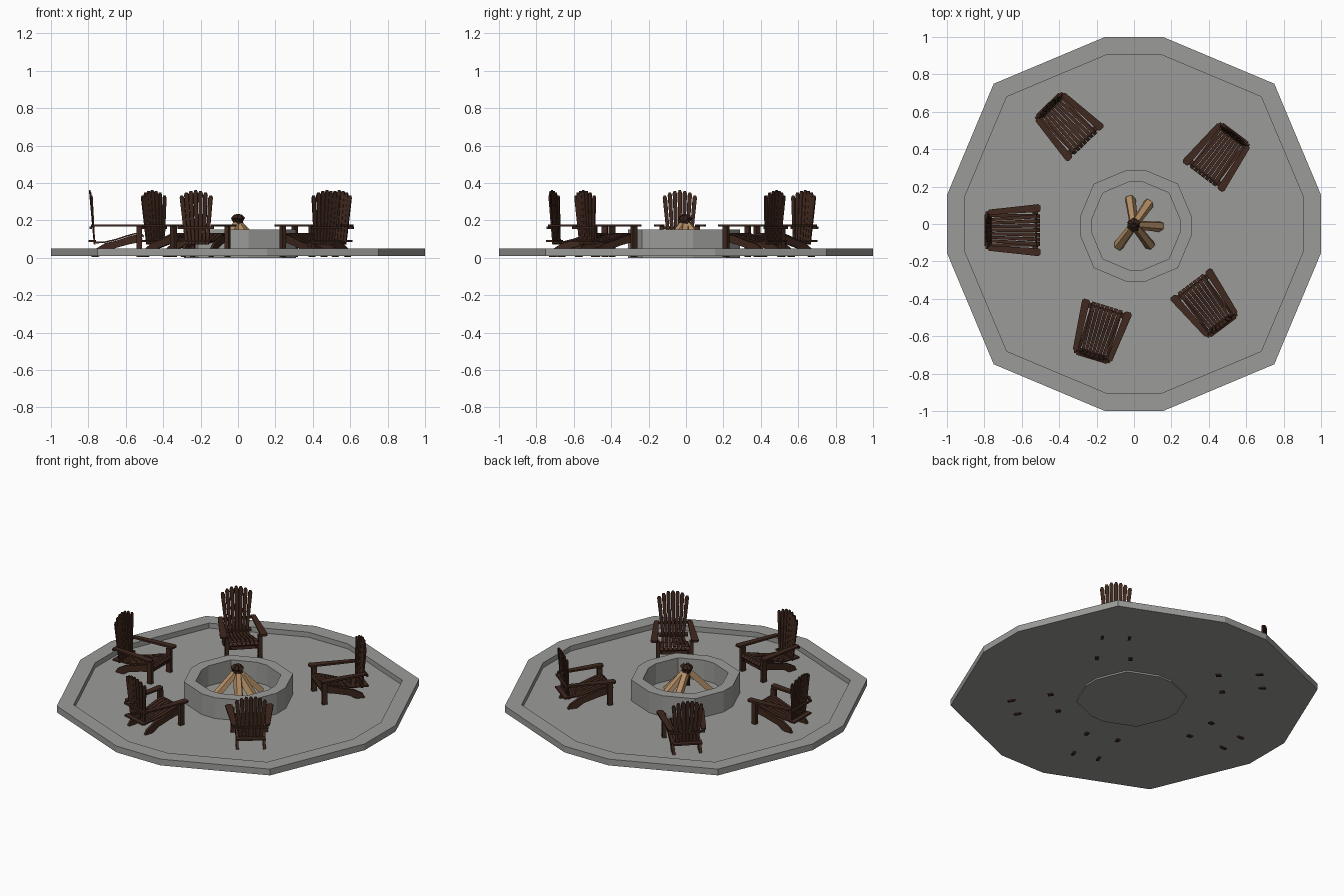
import bpy, bmesh, math
from mathutils import Vector, Matrix

if "Cube" in bpy.data.objects:
    bpy.data.objects.remove(bpy.data.objects["Cube"])


def material(name, rgb):
    m = bpy.data.materials.new(name)
    m.diffuse_color = (*rgb, 1)
    m.use_nodes = True
    m.node_tree.nodes["Principled BSDF"].inputs["Base Color"].default_value = m.diffuse_color
    return m


STONE = material("grey stone", (0.33, 0.33, 0.32))
BROWN = material("dark brown wood", (0.050, 0.021, 0.013))
TAN = material("split tan wood", (0.45, 0.27, 0.13))
BARK = material("dark bark", (0.040, 0.018, 0.011))


def prism(bm, a, b):
    """Solid between two matching loops of points."""
    va = [bm.verts.new(p) for p in a]
    vb = [bm.verts.new(p) for p in b]
    n = len(va)
    faces = [bm.faces.new(va), bm.faces.new(vb[::-1])]
    for i in range(n):
        j = (i + 1) % n
        faces.append(bm.faces.new((va[j], va[i], vb[i], vb[j])))
    return faces


def box(bm, u0, u1, v0, v1, z0, z1):
    q = [(u0, v0), (u1, v0), (u1, v1), (u0, v1)]
    prism(bm, [(u, v, z0) for u, v in q], [(u, v, z1) for u, v in q])


def mesh_from(bm, name, mats):
    bmesh.ops.recalc_face_normals(bm, faces=bm.faces[:])
    me = bpy.data.meshes.new(name)
    bm.to_mesh(me)
    bm.free()
    for m in mats:
        me.materials.append(m)
    return me


def place(me, name, matrix=Matrix()):
    ob = bpy.data.objects.new(name, me)
    bpy.context.collection.objects.link(ob)
    ob.matrix_world = matrix
    return ob


# --- stone work: stacked twelve-sided outlines
def outline(s, z, cx=0, cy=0):
    q = [(1, -.155), (1, .155), (.75, .75)]
    pts = []
    for k in range(4):
        r = Matrix.Rotation(k * math.pi / 2, 2)
        pts += [r @ Vector(p) for p in q]
    return [(cx + p.x * s, cy + p.y * s, z) for p in pts]


def stack(name, rings, cx=0, cy=0):
    bm = bmesh.new()
    loops = [[bm.verts.new(p) for p in outline(s, z, cx, cy)] for s, z in rings]
    bm.faces.new(loops[0])
    bm.faces.new(loops[-1])
    for a, b in zip(loops, loops[1:]):
        for i in range(12):
            j = (i + 1) % 12
            bm.faces.new((a[i], a[j], b[j], b[i]))
    place(mesh_from(bm, name, [STONE]), name)


stack("patio", [(1, .01), (1, .05), (.907, .05), (.907, .018)])
stack("fire_pit", [(.3, 0), (.3, .15), (.235, .15), (.235, .022)], .01, -.01)


# --- chair parts, facing +x
def seat_mesh():
    bm = bmesh.new()
    top = [(-.12, .085), (-.06, .088), (0, .102), (.06, .122),
           (.10, .133), (.13, .132), (.148, .118)]
    prof = top + [(u - .004, z - .009) for u, z in reversed(top)]
    for i in range(-3, 4):
        def side(s):
            return [(u, (i * .0245 + s * .0105) * (.88 + u * .9), z) for u, z in prof]
        prism(bm, side(-1), side(1))
    return mesh_from(bm, "seat", [BROWN])


def back_mesh():
    bm = bmesh.new()
    for i in range(-3, 4):
        f = (i / 3) ** 2
        zt = .361 - .028 * f
        shape = [(-.008, 0), (.008, 0), (.0118, .95), (.006, 1), (-.006, 1), (-.0118, .95)]

        def loop(d):
            return [(-.117 - .026 * t + .012 * f * t + d, i * (.019 + .008 * t) + w,
                     .07 + (zt - .07) * t) for w, t in shape]
        prism(bm, loop(-.004), loop(.004))
    return mesh_from(bm, "back", [BROWN])


def arms_mesh():
    bm = bmesh.new()
    shape = [(.143, .097), (.15, .106), (.15, .130), (.138, .139),
             (-.125, .110), (-.135, .098), (-.13, .082)]
    for s in (-1, 1):
        prism(bm, [(u, s * v, .167) for u, v in shape], [(u, s * v, .178) for u, v in shape])
    box(bm, -.143, -.131, -.1, .1, .155, .167)      # rear brace
    return mesh_from(bm, "arms", [BROWN])


def frame_mesh():
    bm = bmesh.new()
    rail = [(.14, .10), (.13, .121), (.10, .123), (.06, .112), (0, .092), (-.06, .078),
            (-.115, .045), (-.135, .003), (-.10, .003), (-.03, .045), (.06, .07), (.13, .085)]
    for s in (-1, 1):
        prism(bm, [(u, s * .07, z) for u, z in rail], [(u, s * .086, z) for u, z in rail])
        box(bm, .108, .138, min(s * .086, s * .108), max(s * .086, s * .108), .003, .167)
    box(bm, -.15, -.108, -.085, .085, .084, .094)   # bar under the back
    box(bm, .12, .132, -.08, .08, .085, .118)       # front apron
    return mesh_from(bm, "frame", [BROWN])


parts = [("seat", seat_mesh()), ("back", back_mesh()), ("arms", arms_mesh()), ("frame", frame_mesh())]
chairs = [(-.65, -.033, 0), (-.36, .535, -46), (.455, .37, -127), (.39, -.435, 127), (-.185, -.58, 73)]
for k, (x, y, ang) in enumerate(chairs, 1):
    m = Matrix.Translation((x, y, 0)) @ Matrix.Rotation(math.radians(ang), 4, 'Z')
    for name, me in parts:
        place(me, f"chair_{k}_{name}", m)


# --- split logs leaning together
def log_mesh():
    bm = bmesh.new()
    foot, tip = Vector((.145, 0, .035)), Vector((-.025, 0, .215))
    up = Vector((.18, 0, .17)).normalized()
    section = [(-.028, -.012), (.028, -.012), (.022, .014), (-.010, .020)]

    def ring(t):
        c = foot.lerp(tip, t)
        return [c + Vector((0, w, 0)) * (1 - .25 * t) + up * h for w, h in section]
    for t0, t1 in ((0, .75), (.75, 1)):
        for n, f in enumerate(prism(bm, ring(t0), ring(t1))):
            f.material_index = 1 if t0 > 0 or n == 2 else 0   # bark below and at the tip
    return mesh_from(bm, "log", [TAN, BARK])


log = log_mesh()
for k, ang in enumerate((98, 55, -4, -52, -127), 1):
    m = Matrix.Translation((0, -.005, .003 * (k % 3))) @ Matrix.Rotation(math.radians(ang), 4, 'Z')
    place(log, f"log_{k}", m)
